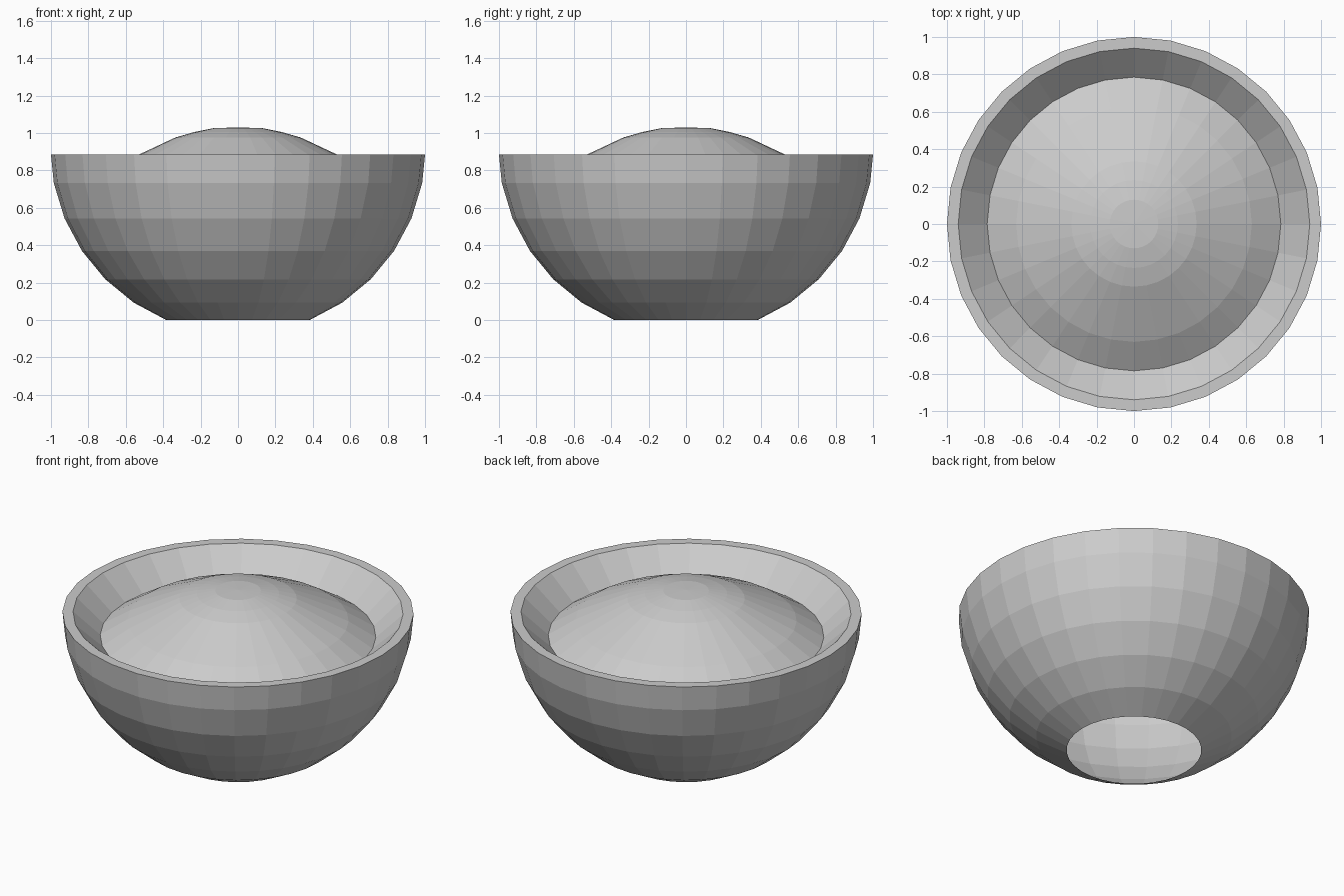
import bpy, bmesh
from math import sin, cos, pi, radians

cube = bpy.data.objects.get("Cube")
if cube:
    bpy.data.objects.remove(cube, do_unlink=True)

SEGMENTS = 32
grey = bpy.data.materials.new("light grey")
grey.use_nodes = True
colour = (0.6, 0.6, 0.6, 1)
grey.diffuse_color = colour
grey.node_tree.nodes["Principled BSDF"].inputs["Base Color"].default_value = colour


def lathe(name, profile):
    """Turn an (r, z) profile around the z axis; r = 0 makes a pole."""
    bm = bmesh.new()
    rings = []
    for r, z in profile:
        count = SEGMENTS if r > 0 else 1
        rings.append([bm.verts.new((r * cos(2 * pi * i / SEGMENTS),
                                    r * sin(2 * pi * i / SEGMENTS), z))
                      for i in range(count)])
    for a, b in zip(rings, rings[1:]):
        for i in range(SEGMENTS):
            j = (i + 1) % SEGMENTS
            corners = [a[i], a[j], b[j], b[i]] if len(b) > 1 else [a[i], a[j], b[0]]
            bm.faces.new(corners)
    mesh = bpy.data.meshes.new(name)
    bm.to_mesh(mesh)
    bm.free()
    mesh.materials.append(grey)
    obj = bpy.data.objects.new(name, mesh)
    bpy.context.collection.objects.link(obj)
    return obj


# Bowl: faceted sphere cut at foot and rim, open below, with a sloped inner lip
RADIUS, CENTRE, RIM = 1.004, 0.928, 0.885
outside = [(RADIUS * cos(radians(a)), CENTRE - RADIUS * sin(radians(a)))
           for a in (67.5, 56.25, 45, 33.75, 22.5, 11.25)]
lathe("bowl", outside + [(1.0, RIM), (0.94, RIM), (0.785, 0.74)])

# Domed filling that meets the foot of the lip
lathe("domed_filling", [(0.785, 0.74), (0.63, 0.838), (0.335, 0.976),
                        (0.235, 1.005), (0.13, 1.026), (0, 1.03)])
